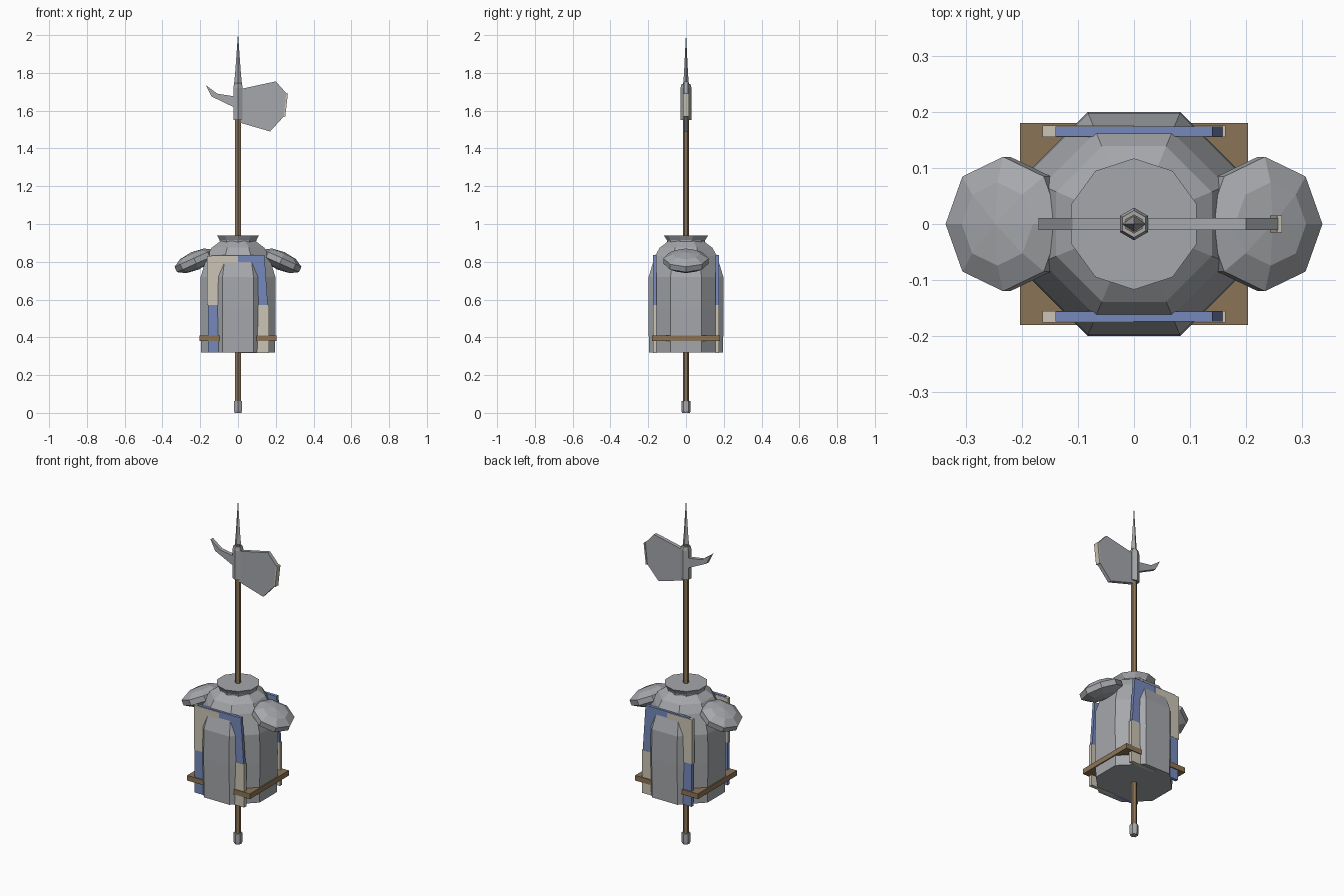
import bpy, bmesh, math
from mathutils import Matrix

if "Cube" in bpy.data.objects:
    bpy.data.objects.remove(bpy.data.objects["Cube"])


def material(name, rgb):
    m = bpy.data.materials.new(name)
    m.diffuse_color = (*rgb, 1)
    m.use_nodes = True
    m.node_tree.nodes["Principled BSDF"].inputs["Base Color"].default_value = m.diffuse_color
    return m


STEEL = material("steel grey", (0.38, 0.39, 0.41))
BLUE = material("cloth blue", (0.18, 0.25, 0.50))
CREAM = material("cloth cream", (0.60, 0.56, 0.46))
BROWN = material("wood brown", (0.26, 0.175, 0.095))


def finish(name, bm, mat):
    bmesh.ops.recalc_face_normals(bm, faces=bm.faces)
    me = bpy.data.meshes.new(name)
    bm.to_mesh(me)
    bm.free()
    me.materials.append(mat)
    ob = bpy.data.objects.new(name, me)
    bpy.context.collection.objects.link(ob)
    return ob


def lathe(name, rings, sides, mat, turn=0.0, sy=1.0):
    """Stack of polygon rings (radius, z), capped at both ends."""
    bm = bmesh.new()
    loops = []
    for r, z in rings:
        loops.append([bm.verts.new((r * math.cos(turn + math.tau * i / sides),
                                    sy * r * math.sin(turn + math.tau * i / sides), z))
                      for i in range(sides)])
    for a, b in zip(loops, loops[1:]):
        for i in range(sides):
            j = (i + 1) % sides
            bm.faces.new((a[i], a[j], b[j], b[i]))
    bm.faces.new(loops[0][::-1])
    bm.faces.new(loops[-1])
    return finish(name, bm, mat)


def plate(name, outline, y0, y1, mat):
    """Extrude an (x, z) outline along y."""
    bm = bmesh.new()
    a = [bm.verts.new((x, y0, z)) for x, z in outline]
    b = [bm.verts.new((x, y1, z)) for x, z in outline]
    bm.faces.new(a)
    bm.faces.new(b[::-1])
    for i in range(len(a)):
        j = (i + 1) % len(a)
        bm.faces.new((a[i], b[i], b[j], a[j]))
    return finish(name, bm, mat)


# Polearm: shaft, butt cap, socket, spike
HEX = math.pi / 2
lathe("shaft", [(0.017, 0.03), (0.017, 1.75)], 6, BROWN, HEX)
lathe("butt_cap", [(0.021, 0), (0.024, 0.012), (0.024, 0.062)], 6, STEEL, HEX)
lathe("socket", [(0.029, 1.55), (0.029, 1.72), (0.024, 1.74)], 6, STEEL, HEX)
lathe("top_spike", [(0.021, 1.74), (0.015, 1.80), (0.0008, 2.0)], 4, STEEL, 0, 0.7)

# Axe blade, pale cutting edge and rear hook
plate("axe_blade", [(0.015, 1.715), (0.20, 1.755), (0.258, 1.69), (0.243, 1.57),
                    (0.17, 1.49), (0.015, 1.535)], -0.011, 0.011, STEEL)
plate("cutting_edge", [(0.255, 1.692), (0.264, 1.69), (0.25, 1.568), (0.242, 1.57)],
      -0.015, 0.015, CREAM)
plate("rear_hook", [(-0.015, 1.675), (-0.11, 1.69), (-0.17, 1.735), (-0.14, 1.675),
                    (-0.015, 1.615)], -0.011, 0.011, STEEL)

# Octagonal breastplate and flared collar
lathe("torso", [(0.212, 0.32), (0.216, 0.55), (0.214, 0.72), (0.178, 0.83),
                (0.15, 0.875), (0.10, 0.91)], 8, STEEL, math.pi / 8)
lathe("collar", [(0.10, 0.895), (0.102, 0.915), (0.117, 0.94)], 10, STEEL, HEX)

# Shoulder plates: flattened spheres tilted outwards
for s, side in ((1, "right"), (-1, "left")):
    bm = bmesh.new()
    bmesh.ops.create_uvsphere(bm, u_segments=8, v_segments=5, radius=1)
    mat = (Matrix.Translation((s * 0.227, 0, 0.805))
           @ Matrix.Rotation(s * math.radians(24), 4, 'Y')
           @ Matrix.Diagonal((0.118, 0.126, 0.05, 1)))
    bmesh.ops.transform(bm, matrix=mat, verts=bm.verts)
    finish(side + "_shoulder_plate", bm, STEEL)

# Quartered tabard: blue panel with two cream quarters, front and back
for s, side in ((-1, "front"), (1, "back")):
    plate(side + "_tabard", [(-0.14, 0.835), (0.14, 0.835), (0.158, 0.57), (0.158, 0.32),
                             (-0.158, 0.32), (-0.158, 0.57)], s * 0.156, s * 0.174, BLUE)
    plate(side + "_cream_upper_quarter", [(-0.163, 0.83), (0, 0.83), (0, 0.57), (-0.163, 0.57)],
          s * 0.155, s * 0.1755, CREAM)
    plate(side + "_cream_lower_quarter", [(0, 0.57), (0.163, 0.57), (0.163, 0.318), (0, 0.318)],
          s * 0.155, s * 0.1755, CREAM)

# Belt slab, pierced by the torso
plate("belt", [(-0.203, 0.38), (0.203, 0.38), (0.203, 0.41), (-0.203, 0.41)],
      -0.18, 0.18, BROWN)
